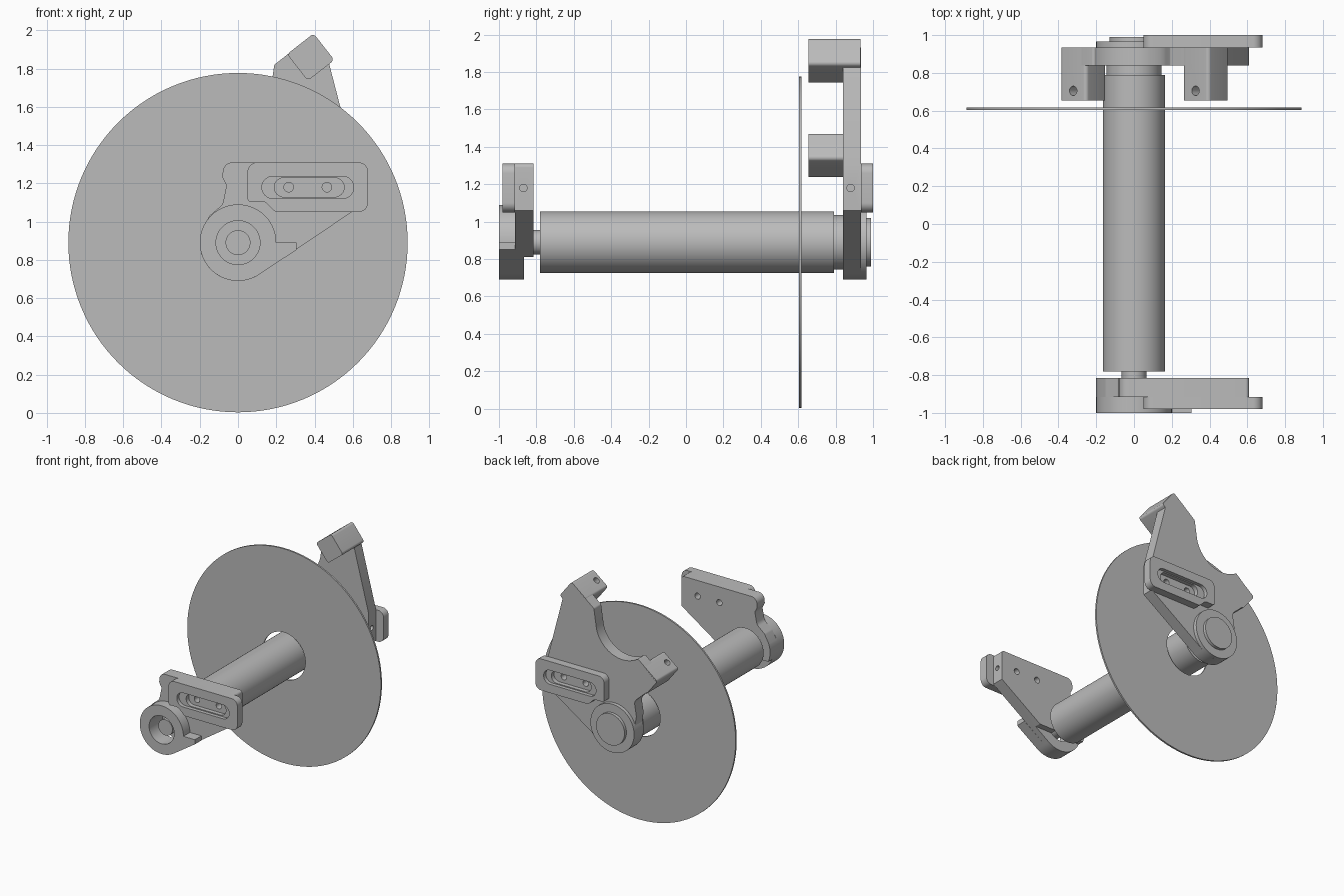
import bpy, bmesh, math
from mathutils import Vector, Matrix

cube = bpy.data.objects.get("Cube")
if cube:
    bpy.data.objects.remove(cube, do_unlink=True)

grey = bpy.data.materials.new("plain grey")
grey.use_nodes = True
grey.diffuse_color = (0.5, 0.5, 0.5, 1)
grey.node_tree.nodes["Principled BSDF"].inputs["Base Color"].default_value = (0.5, 0.5, 0.5, 1)

AXIS = 0.89          # height of the axle
TILT = math.radians(38)   # tilt of the caliper tabs


def arc(cx, cz, r, start, end, n=32):
    angles = [math.radians(start + (end - start) * i / n) for i in range(n + 1)]
    return [(cx + r * math.cos(a), cz + r * math.sin(a)) for a in angles]


def fillet(points, steps=6):
    """Round each corner that carries a radius as third value."""
    out = []
    for i, p in enumerate(points):
        c = Vector(p[:2])
        if len(p) < 3:
            out.append(c)
            continue
        a = (Vector(points[i - 1][:2]) - c).normalized()
        b = (Vector(points[(i + 1) % len(points)][:2]) - c).normalized()
        half = a.angle(b) / 2
        centre = c + (a + b).normalized() * p[2] / math.sin(half)
        u = c + a * p[2] / math.tan(half) - centre
        v = c + b * p[2] / math.tan(half) - centre
        out += [centre + u.lerp(v, k / steps).normalized() * p[2] for k in range(steps + 1)]
    return out


def rounded_box(x0, x1, z0, z1, r):
    return [(x0, z0, r), (x1, z0, r), (x1, z1, r), (x0, z1, r)]


def make(name, bm):
    bmesh.ops.recalc_face_normals(bm, faces=bm.faces)
    me = bpy.data.meshes.new(name)
    bm.to_mesh(me)
    bm.free()
    me.materials.append(grey)
    obj = bpy.data.objects.new(name, me)
    bpy.context.collection.objects.link(obj)
    return obj


def prism(name, points, y0, y1):
    """Extrude an x-z outline along y."""
    bm = bmesh.new()
    face = bm.faces.new([bm.verts.new((p[0], y0, p[1])) for p in fillet(points)])
    ext = bmesh.ops.extrude_face_region(bm, geom=[face])
    moved = [v for v in ext["geom"] if isinstance(v, bmesh.types.BMVert)]
    bmesh.ops.translate(bm, verts=moved, vec=(0, y1 - y0, 0))
    return make(name, bm)


def disc(name, x, z, r, y0, y1, n=64):
    return prism(name, arc(x, z, r, 0, 360 - 360 / n, n - 1), y0, y1)


def drill(centre, direction, r, depth):
    bm = bmesh.new()
    bmesh.ops.create_cone(bm, cap_ends=True, segments=24, radius1=r, radius2=r, depth=depth)
    turn = Vector((0, 0, 1)).rotation_difference(Vector(direction)).to_matrix().to_4x4()
    bm.transform(Matrix.Translation(centre) @ turn)
    return make("cutter", bm)


def cut(obj, cutters):
    for c in cutters:
        c.hide_render = True
        mod = obj.modifiers.new("cut", 'BOOLEAN')
        mod.operation, mod.solver, mod.object = 'DIFFERENCE', 'EXACT', c
    bpy.context.view_layer.update()
    graph = bpy.context.evaluated_depsgraph_get()
    me = bpy.data.meshes.new_from_object(obj.evaluated_get(graph))
    obj.modifiers.clear()
    obj.data = me
    for c in cutters:
        bpy.data.objects.remove(c, do_unlink=True)


# Hub tube, axle and brake disc
disc("hub_tube", 0, AXIS, 0.165, -0.78, 0.79)
disc("front_axle_end", 0, AXIS, 0.065, -0.95, -0.77)
disc("rear_spacer", 0, AXIS, 0.145, 0.78, 0.85)
rotor = disc("brake_disc", 0, AXIS, 0.887, 0.603, 0.617, 128)
cut(rotor, [disc("cutter", 0, AXIS, 0.195, 0.5, 0.7)])

# Front dropout body
hub_arc = arc(0, AXIS, 0.2, 160, 304)
body = prism("front_dropout", [(0.61, 1.31, 0.02), (-0.075, 1.31, 0.05), (-0.082, 1.23, 0.03),
                               (-0.06, 1.19, 0.02), (-0.08, 1.09, 0.05), (-0.15, 1.03, 0.04)]
             + hub_arc + [(0.61, 1.06)], -0.915, -0.815)


def bolt_holes(y0, y1):
    return [disc("cutter", x, 1.18, 0.025, y0, y1, 24) for x in (0.265, 0.465)]


cut(body, [disc("cutter", 0, AXIS, 0.115, -1.1, -0.7),
           prism("cutter", [(-0.5, 0.5), (0.5, 0.5), (0.5, 0.81), (-0.5, 0.81)], -0.865, -0.7),
           drill((0.61, -0.87, 1.18), (1, 0, 0), 0.02, 0.12)] + bolt_holes(-1, -0.7))

# Front hub ring with the ledge beside it
ring = prism("front_hub_ring", arc(0, AXIS, 0.2, 0, 304, 56) + [(0.305, 0.852), (0.305, AXIS)],
             -1.0, -0.915)
cut(ring, [disc("cutter", 0, AXIS, 0.115, -1.1, -0.7)])

# Slotted slider plates on the outside of both dropouts
for name, outer, inner in (("front_slider", -0.98, -0.915), ("rear_slider", 1.0, 0.935)):
    side = math.copysign(1, outer)
    plate = prism(name, [(0.05, 1.105, 0.015), (0.14, 1.105, 0.04), (0.195, 1.05, 0.04),
                         (0.68, 1.05, 0.05), (0.68, 1.31, 0.05), (0.05, 1.31, 0.05)], inner, outer)
    cut(plate, [prism("cutter", rounded_box(0.125, 0.605, 1.121, 1.237, 0.057),
                      outer - side * 0.03, outer + side * 0.1),
                prism("cutter", rounded_box(0.19, 0.555, 1.129, 1.229, 0.049),
                      inner - side * 0.05, outer + side * 0.1)])

# Rear dropout with brake mount outline
mount = prism("rear_dropout", [(0.19, 1.82, 0.02), (0.33, 1.93), (0.47, 1.85), (0.61, 1.31),
                               (0.61, 1.06)] + hub_arc[::-1]
              + [(-0.2, 1.03, 0.03), (-0.18, 1.15, 0.05), (-0.29, 1.25, 0.02),
                 (-0.385, 1.36, 0.01), (-0.27, 1.465), (-0.21, 1.515, 0.015)]
              + arc(-0.075, 1.712, 0.246, 239, 353), 0.84, 0.935)
cut(mount, bolt_holes(0.7, 1.1) + [drill((0.61, 0.88, 1.18), (1, 0, 0), 0.02, 0.12)])
disc("rear_hub_ring", 0, AXIS, 0.2, 0.84, 0.965)
disc("rear_axle_cap", 0, AXIS, 0.13, 0.96, 0.99)

# Caliper tabs with a drilled hole in the outer face
along = Vector((math.cos(TILT), math.sin(TILT)))
out = Vector((-math.sin(TILT), math.cos(TILT)))
for name, x, z in (("upper_caliper_tab", 0.38, 1.86), ("lower_caliper_tab", -0.268, 1.354)):
    h = 0.088
    corners = [Vector((x, z)) + along * h * s + out * h * t
               for s, t in ((-1, -1), (1, -1), (1, 1), (-1, 1))]
    tab = prism(name, [(c.x, c.y, 0.02) for c in corners], 0.655, 0.934)
    cut(tab, [drill((x + out.x * h, 0.705, z + out.y * h), (out.x, 0, out.y), 0.025, 0.2)])

# Smooth the round walls, keep edges crisp
for obj in bpy.context.collection.objects:
    if obj.type == 'MESH':
        bpy.ops.object.select_all(action='DESELECT')
        obj.select_set(True)
        bpy.context.view_layer.objects.active = obj
        bpy.ops.object.shade_smooth_by_angle(angle=math.radians(30))
